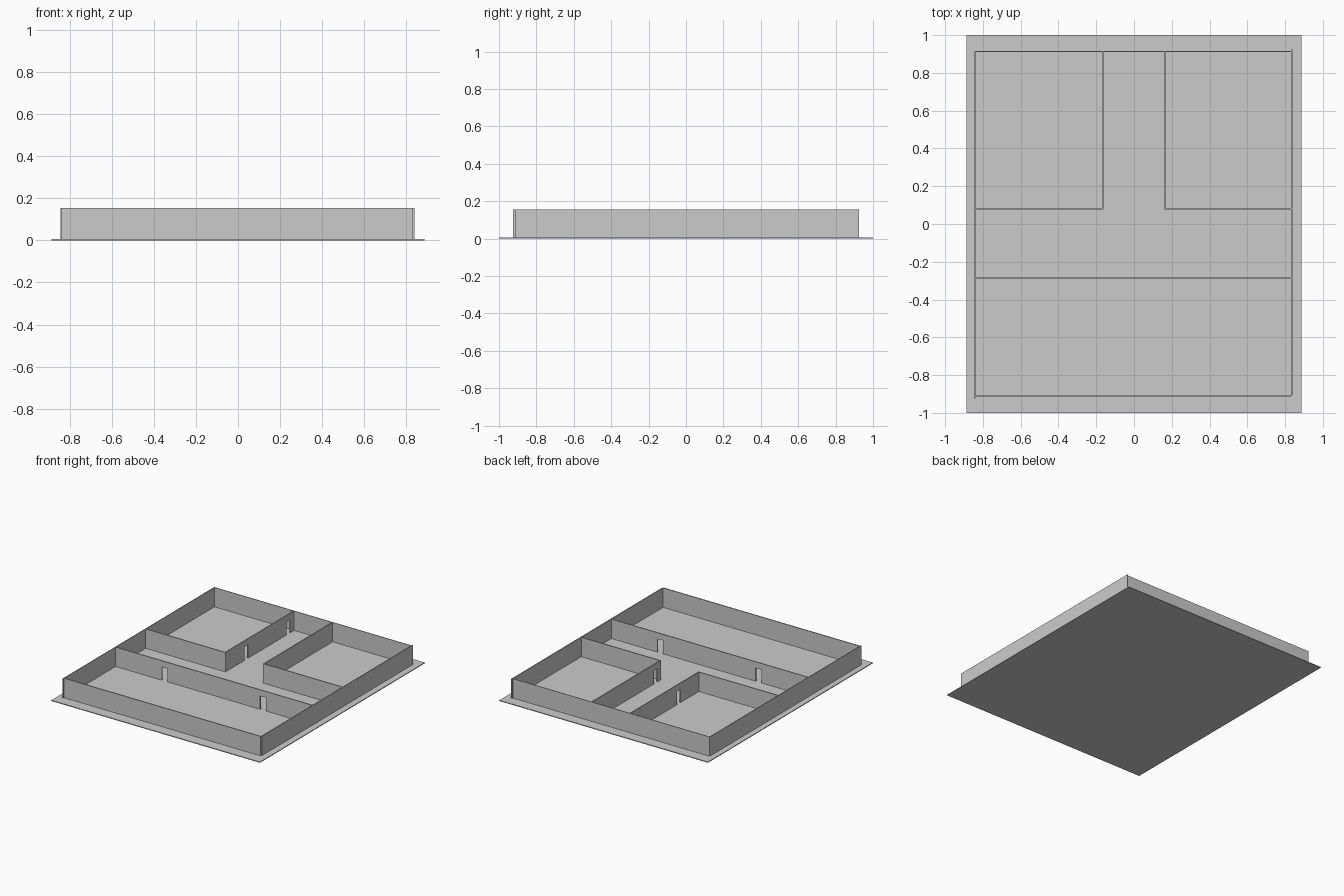
import bpy, bmesh
from mathutils import Vector

if "Cube" in bpy.data.objects:
    bpy.data.objects.remove(bpy.data.objects["Cube"])

FLOOR, TOP = 0.006, 0.155
DOOR_W, DOOR_TOP = 0.047, 0.108


def finish(name, bm):
    bmesh.ops.recalc_face_normals(bm, faces=bm.faces)
    mesh = bpy.data.meshes.new(name)
    bm.to_mesh(mesh)
    bm.free()
    obj = bpy.data.objects.new(name, mesh)
    bpy.context.collection.objects.link(obj)
    return obj


def wall(name, axis, pos, start, end, doors=(), thick=0.008):
    """Wall along 'x' or 'y', centred on pos; doors are notches in its outline."""
    outline = [(start, TOP), (start, FLOOR)]
    for d in sorted(doors):
        a, b = d - DOOR_W / 2, d + DOOR_W / 2
        outline += [(a, FLOOR), (a, DOOR_TOP), (b, DOOR_TOP), (b, FLOOR)]
    outline += [(end, FLOOR), (end, TOP)]
    side = pos - thick / 2
    bm = bmesh.new()
    verts = [bm.verts.new((s, side, z) if axis == 'x' else (side, s, z))
             for s, z in outline]
    face = bm.faces.new(verts)
    out = bmesh.ops.extrude_face_region(bm, geom=[face])
    moved = [g for g in out['geom'] if isinstance(g, bmesh.types.BMVert)]
    push = Vector((0, thick, 0)) if axis == 'x' else Vector((thick, 0, 0))
    bmesh.ops.translate(bm, verts=moved, vec=push)
    return finish(name, bm)


# Floor slab
bm = bmesh.new()
bmesh.ops.create_cube(bm, size=1)
bmesh.ops.scale(bm, verts=bm.verts, vec=(1.774, 2, FLOOR))
bmesh.ops.translate(bm, verts=bm.verts, vec=(0, 0, FLOOR / 2))
finish("floor", bm)

# Outer walls
wall("front_wall", 'x', -0.911, -0.838, 0.83)
wall("back_wall", 'x', 0.914, -0.842, 0.83, thick=0.005)
wall("left_wall", 'y', -0.841, -0.924, 0.912, thick=0.005)
wall("right_wall", 'y', 0.834, -0.907, 0.925)

# Long partition with two doorways
wall("front_partition", 'x', -0.284, -0.838, 0.83, doors=(-0.42, 0.414))

# Two rear rooms either side of the corridor
wall("left_room_front", 'x', 0.081, -0.838, -0.161)
wall("right_room_front", 'x', 0.081, 0.158, 0.83)
wall("left_room_side", 'y', -0.165, 0.085, 0.912, doors=(0.33, 0.84))
wall("right_room_side", 'y', 0.162, 0.085, 0.912, doors=(0.142,))
